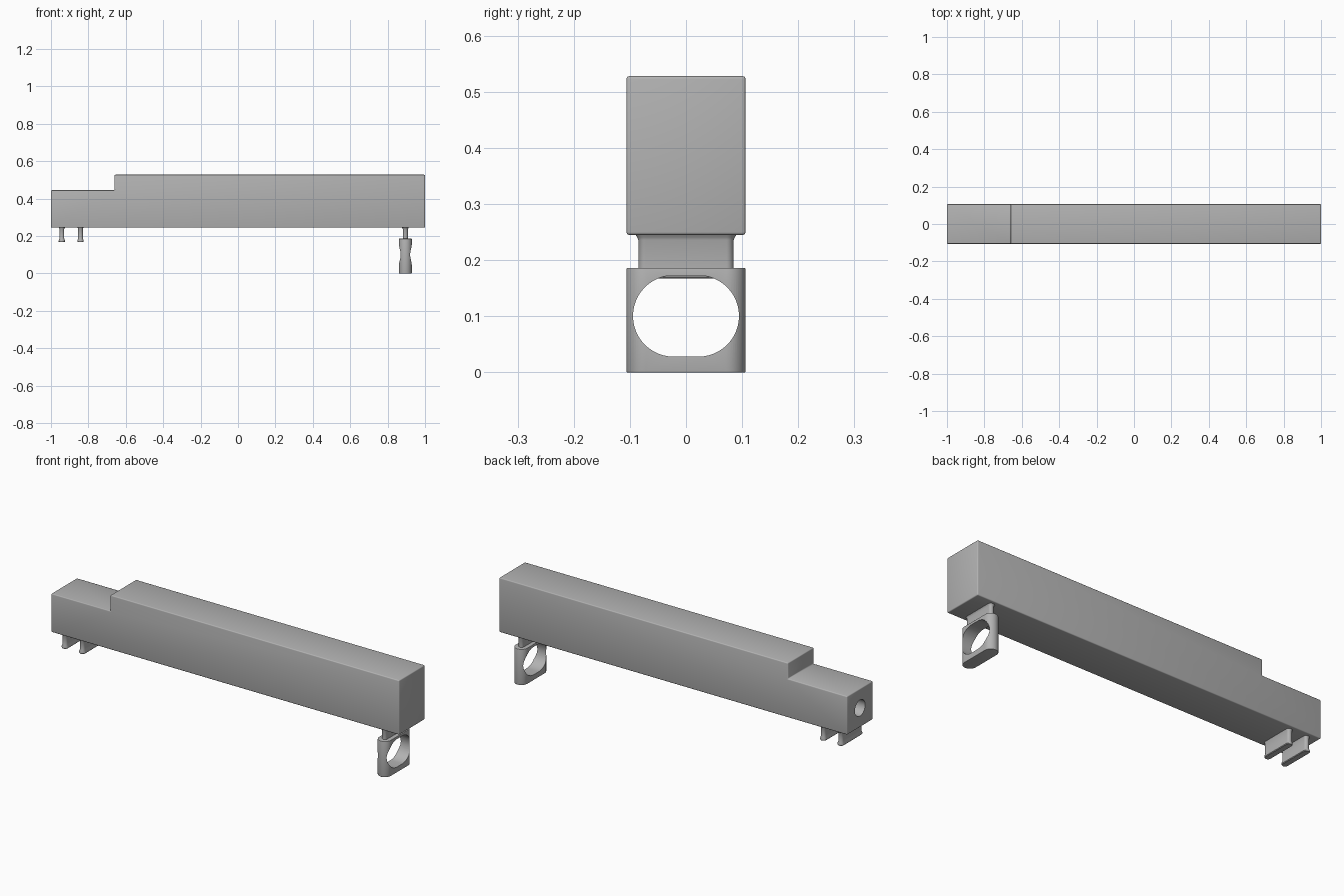
import bpy
import bmesh
import math
from mathutils import Matrix, Vector

cube = bpy.data.objects.get("Cube")
if cube:
    bpy.data.objects.remove(cube, do_unlink=True)

grey = bpy.data.materials.new("plain grey")
grey.use_nodes = True
COLOUR = (0.45, 0.45, 0.45, 1)
grey.diffuse_color = COLOUR
grey.node_tree.nodes["Principled BSDF"].inputs["Base Color"].default_value = COLOUR


def activate(obj):
    bpy.ops.object.select_all(action='DESELECT')
    obj.select_set(True)
    bpy.context.view_layer.objects.active = obj


def make(name, bm):
    bmesh.ops.recalc_face_normals(bm, faces=bm.faces)
    mesh = bpy.data.meshes.new(name)
    bm.to_mesh(mesh)
    bm.free()
    mesh.materials.append(grey)
    obj = bpy.data.objects.new(name, mesh)
    bpy.context.collection.objects.link(obj)
    return obj


def extrude(name, points, direction):
    """Prism from a closed outline of 3D points."""
    bm = bmesh.new()
    face = bm.faces.new([bm.verts.new(p) for p in points])
    geom = bmesh.ops.extrude_face_region(bm, geom=[face])["geom"]
    moved = [g for g in geom if isinstance(g, bmesh.types.BMVert)]
    bmesh.ops.translate(bm, verts=moved, vec=Vector(direction))
    return make(name, bm)


def stadium(half_length, radius, steps=24):
    """Long rounded outline as (long, short) pairs."""
    flat = half_length - radius
    pts = []
    for side in (1, -1):
        for i in range(steps + 1):
            a = math.pi * i / steps - math.pi / 2
            pts.append((side * (flat + radius * math.cos(a)), side * radius * math.sin(a)))
    return pts


def loft(name, x, sections):
    """Stack of stadium outlines given as (z, half length, radius)."""
    bm = bmesh.new()
    rings = [[bm.verts.new((x + s, l, z)) for l, s in stadium(half, r)]
             for z, half, r in sections]
    n = len(rings[0])
    for low, high in zip(rings, rings[1:]):
        for i in range(n):
            j = (i + 1) % n
            bm.faces.new((low[i], low[j], high[j], high[i]))
    bm.faces.new(rings[0])
    bm.faces.new(rings[-1])
    return make(name, bm)


def bevel(obj, width):
    mod = obj.modifiers.new("soft edges", 'BEVEL')
    mod.width = width
    mod.segments = 3
    mod.limit_method = 'ANGLE'
    mod.angle_limit = math.radians(40)
    activate(obj)
    bpy.ops.object.modifier_apply(modifier=mod.name)


def cut(obj, cutter):
    mod = obj.modifiers.new("cut", 'BOOLEAN')
    mod.operation = 'DIFFERENCE'
    mod.solver = 'EXACT'
    mod.object = cutter
    activate(obj)
    bpy.ops.object.modifier_apply(modifier=mod.name)
    bpy.data.objects.remove(cutter, do_unlink=True)


def smooth(obj):
    activate(obj)
    bpy.ops.object.shade_smooth_by_angle(angle=math.radians(35))


W = 0.106        # half width of the beam
BASE = 0.245     # underside of the beam

# Stepped beam with a round bore in its low end
outline = [(-1, BASE), (1, BASE), (1, 0.528), (-0.66, 0.528), (-0.66, 0.445), (-1, 0.445)]
body = extrude("beam_body", [(x, -W, z) for x, z in outline], (0, 2 * W, 0))
bevel(body, 0.005)
bm = bmesh.new()
bmesh.ops.create_cone(bm, cap_ends=True, segments=48, radius1=0.042, radius2=0.042, depth=0.5,
                      matrix=Matrix.Translation((-1, 0, 0.345)) @ Matrix.Rotation(math.pi / 2, 4, 'Y'))
cut(body, make("bore_cutter", bm))
smooth(body)

# Ring foot: rounded block with a wide oval opening
X = 0.895
ring = extrude("ring_foot", [(X + s, l, 0) for l, s in stadium(W, 0.034)], (0, 0, 0.186))
bevel(ring, 0.002)
oval = [(X - 0.1, l, 0.1005 + s) for l, s in stadium(0.0945, 0.0725)]
cut(ring, extrude("oval_cutter", oval, (0.2, 0, 0)))
smooth(ring)

# Neck joining the ring to the beam, flaring at the top
smooth(loft("ring_neck", X, [(0.18, 0.085, 0.013), (0.236, 0.085, 0.013),
                             (0.241, 0.087, 0.015), (0.248, 0.092, 0.02)]))

# Two clip tabs with a lip along the lower edge
for name, x in (("outer_tab", -0.942), ("inner_tab", -0.842)):
    smooth(loft(name, x, [(0.167, 0.087, 0.014), (0.170, 0.089, 0.017), (0.176, 0.089, 0.017),
                          (0.186, 0.085, 0.013), (0.239, 0.085, 0.013), (0.248, 0.09, 0.018)]))
